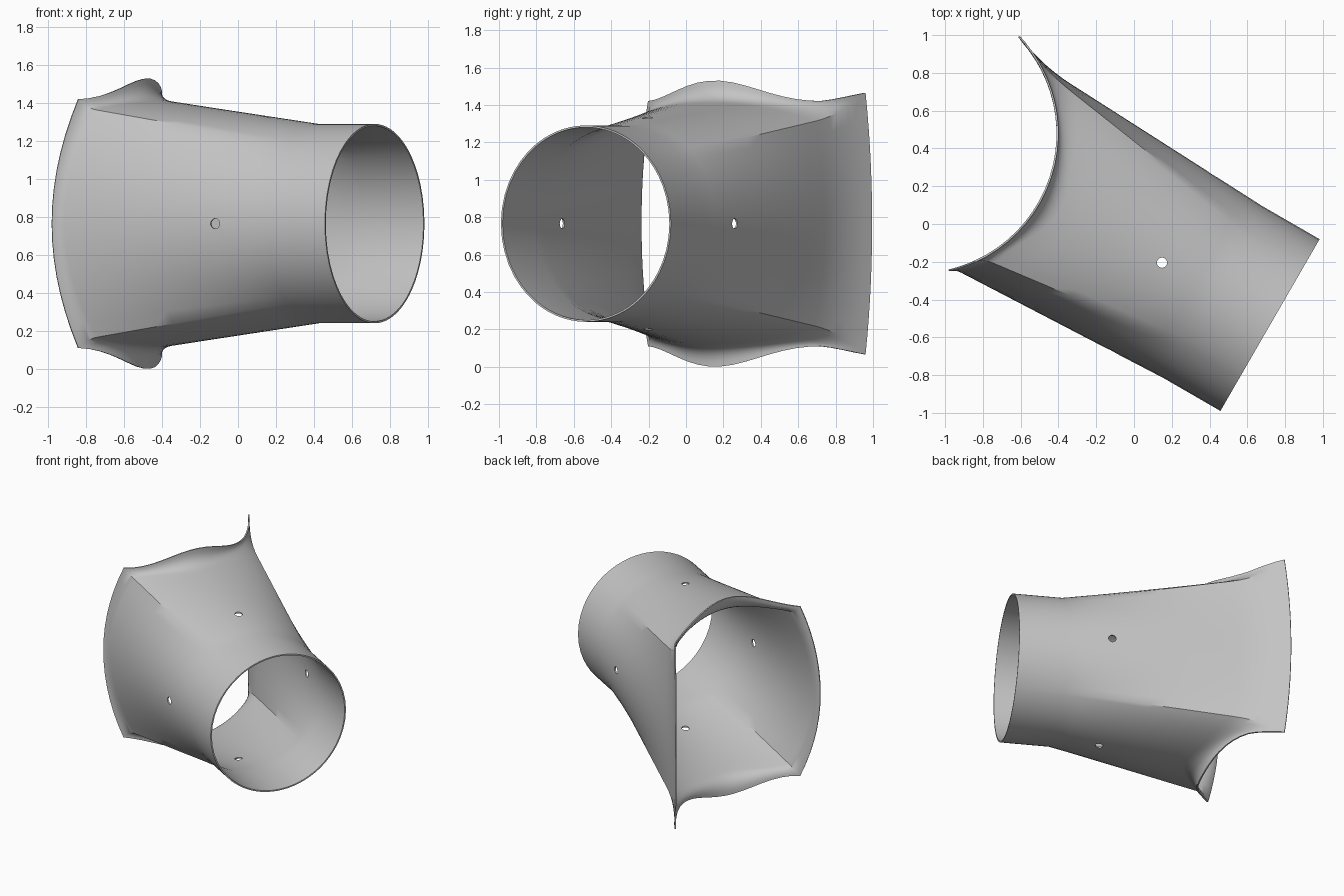
import bpy, bmesh
from math import sin, cos, pi, radians, atan2
from mathutils import Vector

cube = bpy.data.objects.get("Cube")
if cube:
    bpy.data.objects.remove(cube, do_unlink=True)

# Local frame: round outlet at ORIGIN, U runs toward the saddle end
MID = 0.766
ORIGIN = Vector((0.72, -0.535, MID))
U = Vector((-0.866, 0.5, 0))
V = Vector((0.5, 0.866, 0))
W = Vector((0, 0, 1))
RADIUS, COLLAR = 0.525, 0.35
SADDLE, SADDLE_R = Vector((-1.15, 0.48, MID)), 0.75


def on_saddle(deg, z):
    a = radians(deg)
    return SADDLE + Vector((SADDLE_R * cos(a), SADDLE_R * sin(a), z))


def across(deg):
    return (on_saddle(deg, 0) - ORIGIN).dot(V)


def base_height(deg):
    return 0.585 + 0.075 * (1 - (across(deg) / 0.55) ** 2)


def rim_height(deg):
    v = across(deg)
    return 0.71 + 0.055 * cos(pi * v / 0.514) + 0.2 * max(0, v - 0.514)


def mix(a, b, t):
    return a + (b - a) * t


def side(corner, bulge, height, k):
    return on_saddle(corner + bulge * (1 - k * k), k * height(corner))


# Corner angles on the saddle: body wall (base) and flared edge (rim)
BASE_A, BASE_B = 27, -62.2
RIM_A, RIM_B = 39.8, -65.6
NS, NT = 14, 20
loop = []
for i in range(NS):
    k = -1 + 2 * i / NS
    loop.append((side(BASE_A, 2, base_height, k), side(RIM_A, 3.6, rim_height, k)))
for i in range(NT):
    b, r = mix(BASE_A, BASE_B, i / NT), mix(RIM_A, RIM_B, i / NT)
    loop.append((on_saddle(b, base_height(b)), on_saddle(r, rim_height(r))))
for i in range(NS):
    k = 1 - 2 * i / NS
    loop.append((side(BASE_B, -12, base_height, k), side(RIM_B, -11.3, rim_height, k)))
for i in range(NT):
    b, r = mix(BASE_B, BASE_A, i / NT), mix(RIM_B, RIM_A, i / NT)
    loop.append((on_saddle(b, -base_height(b)), on_saddle(r, -rim_height(r))))

# Each strand: straight collar, ruled transition, curled lip
BODY, LIP = 10, 7
bm = bmesh.new()
strands = []
for base, rim in loop:
    rel = base - ORIGIN
    a = atan2(rel.dot(W), rel.dot(V))
    start = ORIGIN + RADIUS * (cos(a) * V + sin(a) * W)
    collar = start + COLLAR * U
    root = base - (base - collar).normalized() * (rim - base).length
    pts = [start] + [mix(collar, root, i / BODY) for i in range(BODY + 1)]
    for i in range(1, LIP + 1):
        t = i / LIP
        pts.append(mix(mix(root, base, t), mix(base, rim, t), t))
    strands.append([bm.verts.new(p) for p in pts])
for j, s in enumerate(strands):
    n = strands[(j + 1) % len(strands)]
    for i in range(len(s) - 1):
        bm.faces.new((s[i], s[i + 1], n[i + 1], n[i]))
mesh = bpy.data.meshes.new("duct_transition")
bm.to_mesh(mesh)
bm.free()
duct = bpy.data.objects.new("duct_transition", mesh)
bpy.context.collection.objects.link(duct)

# Single grey finish
grey = bpy.data.materials.new("plain_grey")
grey.use_nodes = True
colour = (0.55, 0.55, 0.55, 1)
grey.diffuse_color = colour
for node in grey.node_tree.nodes:
    if node.type == "BSDF_PRINCIPLED":
        node.inputs["Base Color"].default_value = colour
mesh.materials.append(grey)

# Sheet thickness
wall = duct.modifiers.new("wall", "SOLIDIFY")
wall.thickness = 0.01
wall.offset = -1

# Four small holes, drilled by two crossing pins
pins = []
for name, axis in (("vertical_pin", W), ("cross_pin", V)):
    bpy.ops.mesh.primitive_cylinder_add(vertices=20, radius=0.027, depth=2,
                                        location=ORIGIN + 0.66 * U)
    pin = bpy.context.object
    pin.name = name
    pin.rotation_euler = axis.to_track_quat("Z", "Y").to_euler()
    pin.hide_render = True
    cut = duct.modifiers.new(name, "BOOLEAN")
    cut.operation = "DIFFERENCE"
    cut.solver = "EXACT"
    cut.object = pin
    pins.append(pin)

bpy.ops.object.select_all(action="DESELECT")
duct.select_set(True)
bpy.context.view_layer.objects.active = duct
for name in [m.name for m in duct.modifiers]:
    bpy.ops.object.modifier_apply(modifier=name)
for pin in pins:
    bpy.data.objects.remove(pin, do_unlink=True)
bpy.ops.object.shade_smooth_by_angle(angle=radians(35))
